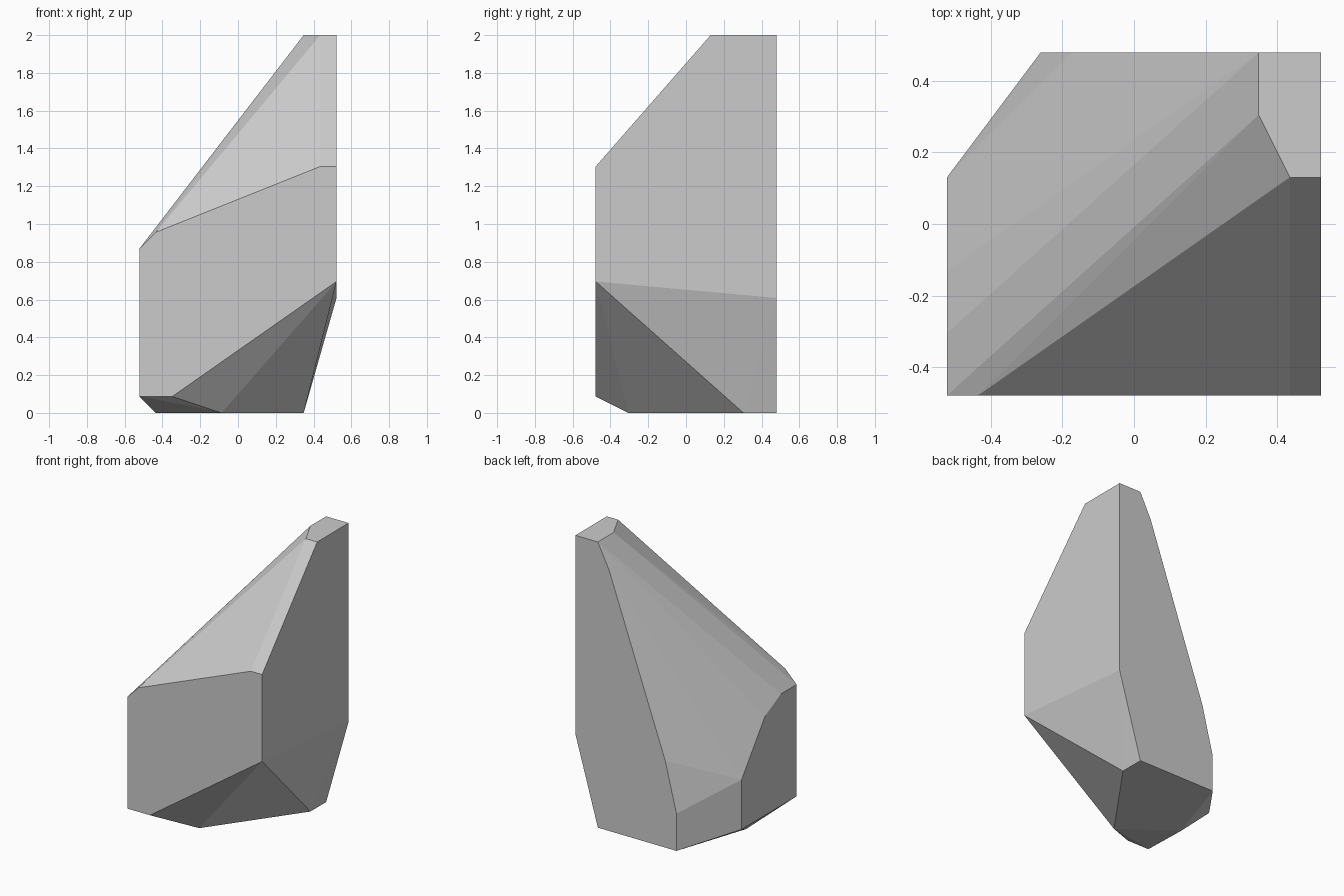
import bpy, bmesh

if "Cube" in bpy.data.objects:
    bpy.data.objects.remove(bpy.data.objects["Cube"])

# The rock's corners sit on a regular lattice: 23 steps over the 2 unit height
U = 2 / 23

# Corner outlines on the lattice; y is counted from the front face (0) to the back (11)
top = [(x, y, 23) for x, y in [(4, 11), (4, 9), (5, 7), (6, 7), (6, 11)]]
base = [(x, y, 0) for x, y in [(4, 11), (4, 9), (-1, 2), (-5, 5), (-3, 11)]]
front = [(x, 0, z) for x, z in [(-6, 1), (-4, 1), (6, 8), (6, 15), (5, 15), (-5, 11), (-6, 10)]]
back = [(x, 11, z) for x, z in [(6, 7), (3, 21), (-2, 7), (-3, 3)]]
left = [(-6, y, z) for y, z in [(2, 10), (4, 9), (7, 5), (7, 1)]]

# Wrap the outlines in one faceted solid
bm = bmesh.new()
for x, y, z in top + base + front + back + left:
    bm.verts.new((x * U, (y - 5.5) * U, z * U))
hull = bmesh.ops.convex_hull(bm, input=bm.verts[:])
unused = {g for g in hull["geom_interior"] + hull["geom_unused"] if isinstance(g, bmesh.types.BMVert)}
bmesh.ops.delete(bm, geom=list(unused), context='VERTS')

# Merge coplanar triangles into clean flat facets
bmesh.ops.dissolve_limit(bm, angle_limit=0.01, verts=bm.verts[:], edges=bm.edges[:])
bmesh.ops.recalc_face_normals(bm, faces=bm.faces[:])

mesh = bpy.data.meshes.new("rock")
bm.to_mesh(mesh)
bm.free()
bpy.context.collection.objects.link(bpy.data.objects.new("rock", mesh))
